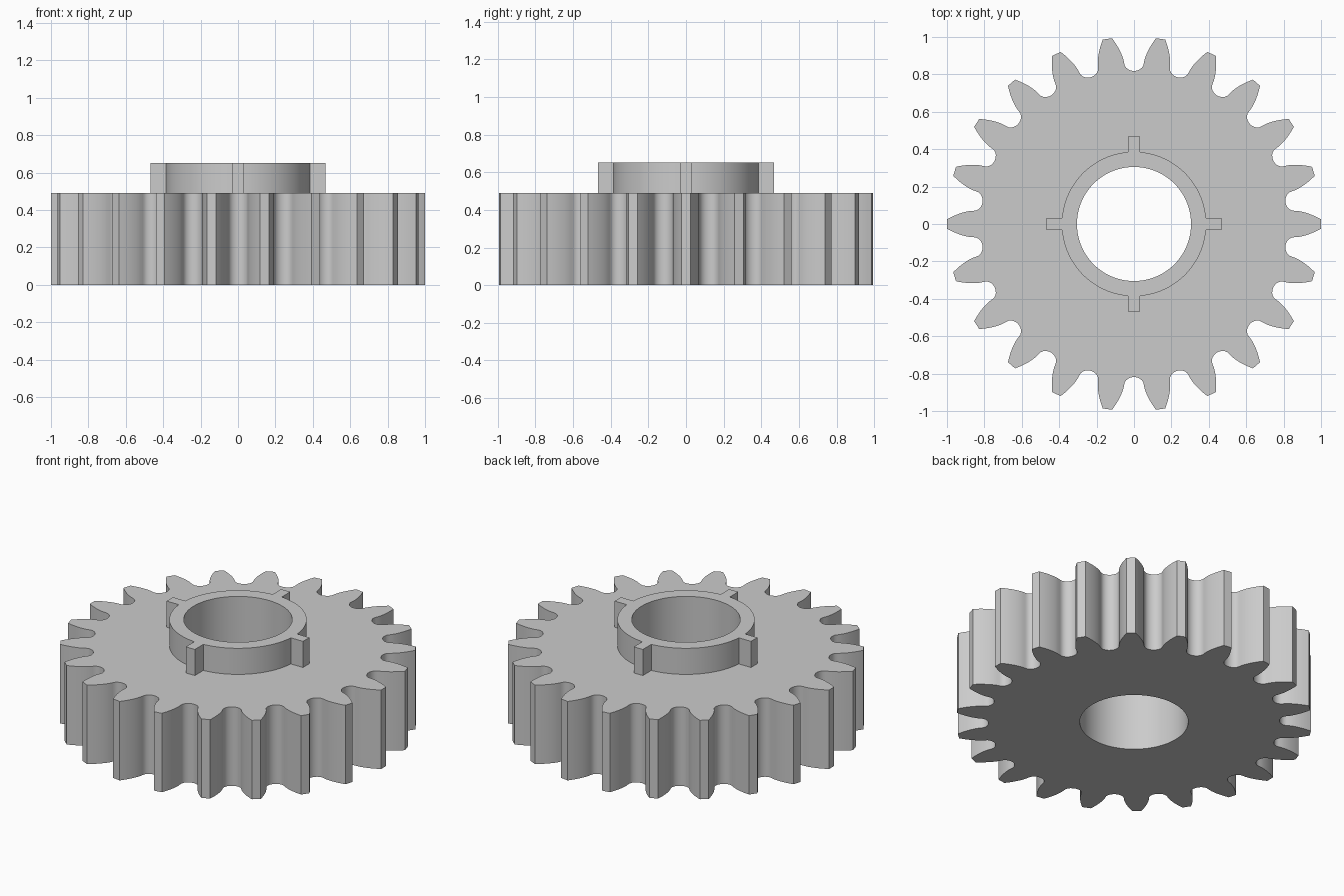
import bpy
import bmesh
from math import acos, asin, cos, pi, radians, sin, sqrt, tan

TEETH = 22
TIP_R, ROOT_R = 1.0, 0.818
BORE_R, HUB_R, LUG_R, LUG_HALF = 0.305, 0.386, 0.468, 0.031
GEAR_TOP, HUB_TOP = 0.49, 0.652

cube = bpy.data.objects.get("Cube")
if cube:
    bpy.data.objects.remove(cube, do_unlink=True)


def polar(r, a):
    return (r * cos(a), r * sin(a))


def gear_outline(flank_steps=8, root_steps=10):
    """Involute teeth with rounded roots, one tooth centred on +x."""
    pitch_r = TIP_R * TEETH / (TEETH + 2)
    pressure = radians(20)
    base_r = pitch_r * cos(pressure)
    backlash = radians(0.25)
    base_half = pi / (2 * TEETH) + tan(pressure) - pressure - backlash
    flank = []
    for i in range(flank_steps + 1):
        r = base_r + (TIP_R - base_r) * i / flank_steps
        roll = acos(min(1.0, base_r / r))
        flank.append((r, base_half - (tan(roll) - roll)))
    gap_half = pi / TEETH - base_half
    points = []
    for k in range(TEETH):
        centre = 2 * pi * k / TEETH
        points += [polar(r, centre - a) for r, a in flank]
        points += [polar(r, centre + a) for r, a in reversed(flank)]
        valley = centre + pi / TEETH
        for i in range(1, root_steps):
            t = pi * i / root_steps
            points.append(polar(base_r - (base_r - ROOT_R) * sin(t),
                                valley - gap_half * cos(t)))
    return points


def hub_outline(steps=24):
    """Round collar with four square lugs."""
    a = asin(LUG_HALF / HUB_R)
    points = []
    for q in range(4):
        turn = q * pi / 2
        lug_a = asin(LUG_HALF / LUG_R)
        lug_r = sqrt(LUG_R ** 2 + LUG_HALF ** 2)
        points += [polar(lug_r, turn - lug_a), polar(lug_r, turn + lug_a)]
        points += [polar(HUB_R, turn + a + (pi / 2 - 2 * a) * i / steps)
                   for i in range(steps + 1)]
    return points


def circle_outline(r, steps=96):
    return [polar(r, 2 * pi * i / steps) for i in range(steps)]


def add_wall(bm, outline, z0, z1):
    """Upright wall along an outline; returns its bottom and top edge loops."""
    rings = [[bm.verts.new((x, y, z)) for x, y in outline] for z in (z0, z1)]
    n = len(outline)
    for i in range(n):
        j = (i + 1) % n
        bm.faces.new((rings[0][i], rings[0][j], rings[1][j], rings[1][i]))
    return [[bm.edges.get((ring[i], ring[(i + 1) % n])) for i in range(n)]
            for ring in rings]


def add_cap(bm, outer, inner, direction):
    """Flat face between two edge loops."""
    bmesh.ops.triangle_fill(bm, use_beauty=True, edges=outer + inner,
                            normal=(0, 0, direction))


# Plain grey metal
grey = bpy.data.materials.new("plain_grey")
grey.use_nodes = True
colour = (0.6, 0.6, 0.6, 1.0)
grey.diffuse_color = colour
grey.node_tree.nodes["Principled BSDF"].inputs["Base Color"].default_value = colour

# Toothed wheel, collar and bore as one closed solid
bm = bmesh.new()
teeth_low, teeth_high = add_wall(bm, gear_outline(), 0, GEAR_TOP)
hub_low, hub_high = add_wall(bm, hub_outline(), GEAR_TOP, HUB_TOP)
bore_low, bore_high = add_wall(bm, circle_outline(BORE_R), 0, HUB_TOP)
add_cap(bm, teeth_low, bore_low, -1)
add_cap(bm, teeth_high, hub_low, 1)
add_cap(bm, hub_high, bore_high, 1)
bmesh.ops.recalc_face_normals(bm, faces=bm.faces[:])

mesh = bpy.data.meshes.new("gear_wheel_with_hub")
bm.to_mesh(mesh)
bm.free()
mesh.materials.append(grey)
gear = bpy.data.objects.new("gear_wheel_with_hub", mesh)
bpy.context.collection.objects.link(gear)

# Smooth flanks and bore, crisp edges
bpy.ops.object.select_all(action='DESELECT')
gear.select_set(True)
bpy.context.view_layer.objects.active = gear
bpy.ops.object.shade_smooth_by_angle(angle=radians(30))
